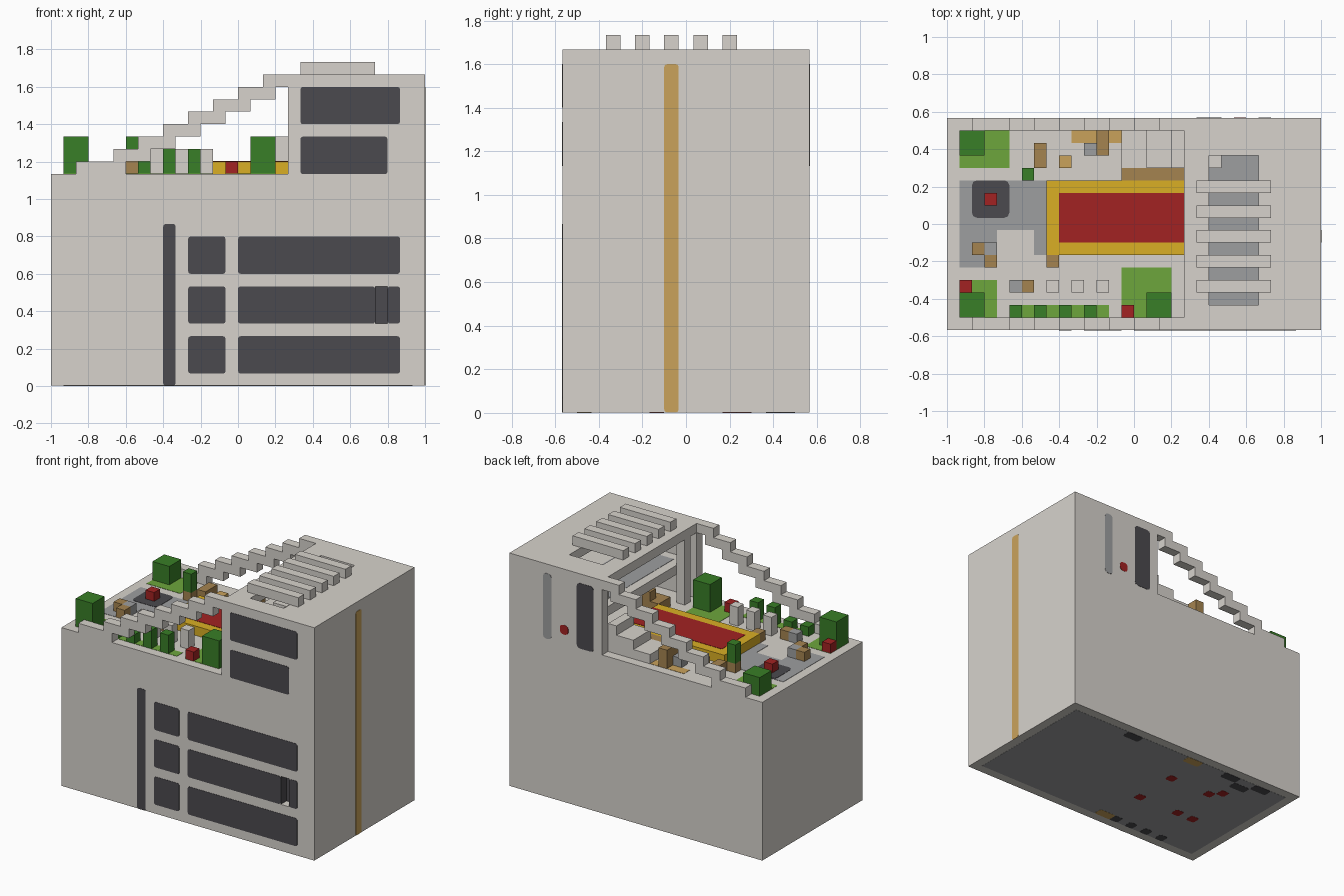
import bpy
import bmesh

UNIT = 1 / 15      # one block of the building grid
ROOF, TOP = 17, 25  # terrace level and top of the upper storey, in blocks
THIN = 0.03        # thickness of a painted plate, in blocks

cube = bpy.data.objects.get("Cube")
if cube:
    bpy.data.objects.remove(cube, do_unlink=True)


def material(name, r, g, b):
    m = bpy.data.materials.new(name)
    m.use_nodes = True
    m.diffuse_color = (r, g, b, 1)
    m.node_tree.nodes["Principled BSDF"].inputs["Base Color"].default_value = (r, g, b, 1)
    return m


wall = material("warm_grey_wall", .68, .65, .605)
charcoal = material("charcoal", .07, .068, .077)
grey = material("mid_grey", .34, .345, .35)
red = material("deep_red", .36, .016, .016)
gold = material("gold", .7, .43, .018)
leaf = material("dark_leaf_green", .04, .21, .02)
lawn_green = material("lawn_green", .155, .38, .045)
wood = material("brown_wood", .375, .23, .08)
tan = material("tan", .59, .365, .105)


def box(name, mat, x, y, z):
    """Block spanning three (low, high) ranges given in grid blocks."""
    verts = [(i * UNIT - 1, j * UNIT - 17 / 30, k * UNIT) for k in z for j in y for i in x]
    faces = [(0, 2, 3, 1), (4, 5, 7, 6), (0, 1, 5, 4), (2, 6, 7, 3), (0, 4, 6, 2), (1, 3, 7, 5)]
    mesh = bpy.data.meshes.new(name)
    mesh.from_pydata(verts, [], faces)
    mesh.materials.append(mat)
    ob = bpy.data.objects.new(name, mesh)
    bpy.context.collection.objects.link(ob)
    return ob


def plate(name, mat, x, y, z, corner=.2):
    """Thin block whose outline corners are rounded."""
    mesh = box(name, mat, x, y, z).data
    bm = bmesh.new()
    bm.from_mesh(mesh)
    short = [e for e in bm.edges if e.calc_length() < UNIT / 4]
    bmesh.ops.bevel(bm, geom=short, offset=corner * UNIT, segments=2, profile=.5, affect="EDGES")
    bm.to_mesh(mesh)
    bm.free()


def front_plate(name, mat, x, z):
    plate(name, mat, x, (-THIN, 0), z)


def back_plate(name, mat, x, z, corner=.35):
    plate(name, mat, x, (17, 17 + THIN), z, corner)


def floor_plate(name, mat, x, y, level=ROOF, layers=1):
    box(name, mat, x, y, (level, level + THIN * layers))


def item(name, mat, x, y, height, width=1, depth=1, base=ROOF):
    box(name, mat, (x, x + width), (y, y + depth), (base, base + height))


# Main body with a small slot cut in the middle window
body = box("main_body", wall, (0, 30), (0, 17), (THIN, ROOF))
cutter = box("slot_cutter", charcoal, (26, 27), (-1, 1), (5, 8))
cutter.hide_render = True
cutter.hide_set(True)
cut = body.modifiers.new("slot", "BOOLEAN")
cut.object, cut.solver = cutter, "EXACT"
box("slot_back", charcoal, (26, 27), (1 - THIN, 1), (5, 8))
box("slot_side", charcoal, (26, 26 + THIN), (0, 1), (5, 8))

# Front windows and drain pipe
for low in (1, 5, 9):
    front_plate("small_window", charcoal, (11, 14), (low, low + 3))
    if low == 5:
        front_plate("wide_window_right", charcoal, (15, 26), (low, low + 3))
        front_plate("wide_window_left", charcoal, (27, 28), (low, low + 3))
    else:
        front_plate("wide_window", charcoal, (15, 28), (low, low + 3))
front_plate("drain_pipe", charcoal, (9, 10), (THIN, 13))
front_plate("storey_window_low", charcoal, (20, 27), (ROOF, 20))
front_plate("storey_window_high", charcoal, (20, 28), (21, 24))

# Back and side markings
back_plate("back_grey_strip", grey, (25, 26), (ROOF, 24))
back_plate("back_window", charcoal, (20, 22), (ROOF, 24))
back_plate("back_red_lamp", red, (23, 24), (18, 19))
plate("side_tan_strip", tan, (30, 30 + THIN), (7, 8), (THIN, 24))

# Underside
box("underside", grey, (1, 29), (1, 16), (THIN / 2, THIN))


def underside_mark(name, mat, x, y, width=1):
    plate(name, mat, (x, x + width), (y, y + 1), (0, THIN))


for x, y in ((12, 11), (7, 11), (6, 12), (12, 6), (7, 6), (5, 6)):
    underside_mark("underside_red_dot", red, x, y)
for y in (1, 15):
    underside_mark("underside_tan_mark", tan, 12, y, 2)
for x in range(5, 12, 2):
    underside_mark("underside_front_mark", charcoal, x, 1)
for x, y in ((3, 15), (5, 14), (7, 15), (20, 15)):
    underside_mark("underside_back_mark", charcoal, x, y, 2)

# Upper storey: three walls, inner floor, roof around an opening
box("storey_front_wall", wall, (19, 30), (0, 1), (ROOF, TOP))
box("storey_back_wall", wall, (19, 30), (16, 17), (ROOF, TOP))
box("storey_side_wall", wall, (29, 30), (1, 16), (ROOF, TOP))
box("storey_floor", wall, (20, 29), (1, 16), (20, 21))
floor_plate("storey_rug", grey, (21, 26), (2, 15), 21)
for x, y in (((19, 21), (1, 16)), ((25, 29), (1, 16)), ((21, 25), (1, 2)), ((21, 25), (14, 16))):
    box("storey_roof", wall, x, y, (24, TOP))
item("storey_seat", wall, 21, 13, 2, base=21)
item("storey_column", wall, 19, 2, 7)
for y in range(3, 12, 2):
    box("roof_slat", wall, (20, 26), (y, y + 1), (TOP, TOP + 1))

# Stepped beams rising along both long edges
for y in (0, 16):
    box("beam_foot", wall, (2, 6), (y, y + 1), (ROOF, ROOF + 1))
    for s in range(7):
        x = 5 + 2 * s
        box("beam_step", wall, (x, x + 3), (y, y + 1), (18 + s, 19 + s))

# Inner stairs with a wooden side
for s in range(3):
    item("stair_step", wall, 14 + 2 * s, 13, s + 1, 2 if s < 2 else 1, 3)
item("stair_wooden_side", wood, 14, 12, 1, 5)

# Raised gold platform with a red top
box("platform", gold, (8, 20), (6, 12), (ROOF, ROOF + 1))
floor_plate("platform_red_top", red, (9, 20), (7, 11), ROOF + 1)

# Paving and lawns
floor_plate("paving_side", grey, (1, 4), (5, 12))
floor_plate("paving_middle", grey, (4, 8), (8, 12))
floor_plate("paving_end", grey, (7, 8), (6, 8))
plate("dark_pad", charcoal, (2, 5), (9, 12), (ROOF, ROOF + 2 * THIN), .4)
floor_plate("tan_mat", tan, (10, 14), (15, 16))
for x, y in (((1, 5), (13, 16)), ((1, 4), (1, 4)), ((14, 18), (1, 5)), ((5, 13), (1, 2))):
    floor_plate("lawn", lawn_green, x, y)

# Planting
for x, y, height in ((1, 14, 2), (1, 1, 3), (16, 1, 3)):
    item("tree", leaf, x, y, height, 2, 2)
for x in range(5, 12, 2):
    item("bush", leaf, x, 1, 2 if x > 7 else 1)
item("planter", wood, 6, 12, 1)
item("planter_shrub", leaf, 6, 12, 2, base=ROOF + 1)

# Seats and small furniture
for x in (8, 10, 12):
    item("pale_seat", wall, x, 3, 2)
for x, y in ((1, 3), (14, 1), (3, 10)):
    item("red_stool", red, x, y, 1)
for x, y in ((2, 6), (3, 5), (8, 5), (6, 3)):
    item("wooden_stool", wood, x, y, 1)
for x, y in ((3, 6), (5, 3), (11, 14)):
    item("grey_table", grey, x, y, 1)
for x, y in ((7, 13), (12, 14)):
    item("wooden_bench", wood, x, y, 2 if x > 7 else 1, 1, 2)
item("tan_stool", tan, 9, 13, 1)
item("indoor_table", wood, 20, 4, 1, 2, 2)
item("indoor_cabinet", wood, 21, 5, 1, base=ROOF + 1)
